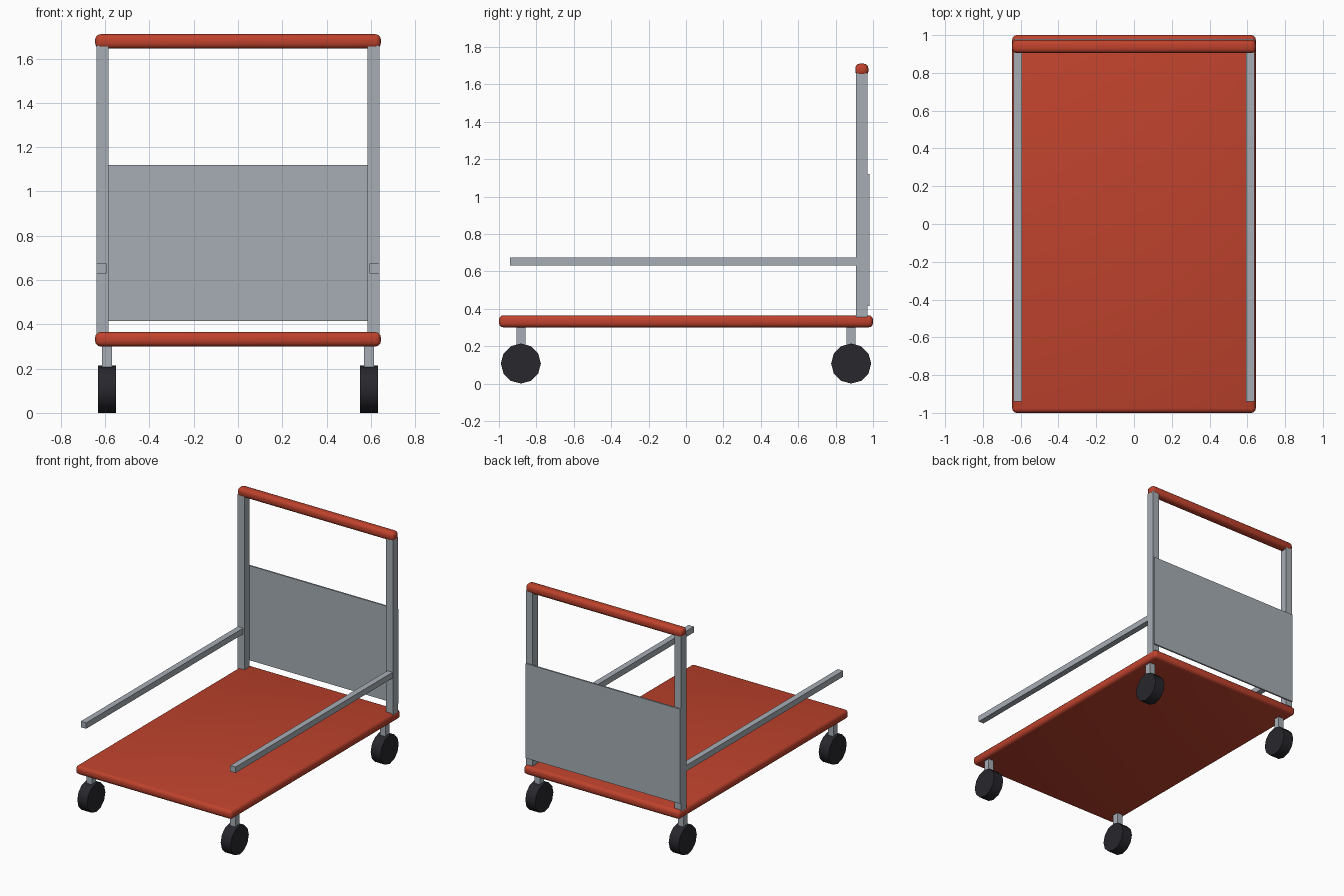
import bpy
import math

cube = bpy.data.objects.get("Cube")
if cube:
    bpy.data.objects.remove(cube, do_unlink=True)


def material(name, color):
    mat = bpy.data.materials.new(name)
    mat.use_nodes = True
    mat.diffuse_color = (*color, 1)
    mat.node_tree.nodes["Principled BSDF"].inputs["Base Color"].default_value = (*color, 1)
    return mat


red = material("red paint", (0.52, 0.055, 0.026))
steel = material("grey steel", (0.38, 0.42, 0.46))
rubber = material("black rubber", (0.02, 0.02, 0.026))


def finish(obj, name, mat, bevel, segments):
    obj.name = name
    obj.data.materials.append(mat)
    bpy.ops.object.transform_apply(location=False, rotation=True, scale=True)
    if bevel:
        mod = obj.modifiers.new("rounded edges", "BEVEL")
        mod.width = bevel
        mod.segments = segments
        bpy.ops.object.modifier_apply(modifier=mod.name)
        bpy.ops.object.shade_smooth_by_angle(angle=math.radians(35))
    return obj


def box(name, low, high, mat, bevel=0, segments=3):
    center = [(a + b) / 2 for a, b in zip(low, high)]
    bpy.ops.mesh.primitive_cube_add(size=1, location=center)
    obj = bpy.context.object
    obj.scale = [b - a for a, b in zip(low, high)]
    return finish(obj, name, mat, bevel, segments)


def side_box(name, side, inner, outer, y, z, mat):
    xs = sorted((side * inner, side * outer))
    return box(name, (xs[0], y[0], z[0]), (xs[1], y[1], z[1]), mat)


# Platform, push handle and back panel
box("deck", (-0.645, -1, 0.30), (0.645, 1, 0.365), red, 0.024)
box("push_handle", (-0.645, 0.905, 1.645), (0.645, 0.975, 1.71), red, 0.024)
box("back_panel", (-0.636, 0.968, 0.415), (0.636, 0.98, 1.12), steel)

for side, label in ((1, "left"), (-1, "right")):
    # Upright and side rail
    side_box(label + "_post", side, 0.585, 0.64, (0.91, 0.97), (0.35, 1.66), steel)
    side_box(label + "_rail", side, 0.594, 0.638, (-0.94, 0.93), (0.63, 0.674), steel)

    # Caster stems and wheels
    for y, end in ((-0.883, "front"), (0.883, "back")):
        name = end + "_" + label
        side_box(name + "_stem", side, 0.569, 0.614, (y - 0.024, y + 0.024), (0.17, 0.31), steel)
        bpy.ops.mesh.primitive_cylinder_add(
            vertices=12, radius=0.107, depth=0.082,
            location=(side * 0.5915, y, 0.107), rotation=(0, math.pi / 2, 0))
        finish(bpy.context.object, name + "_wheel", rubber, 0, 0)
        bpy.ops.object.shade_smooth_by_angle(angle=math.radians(35))
